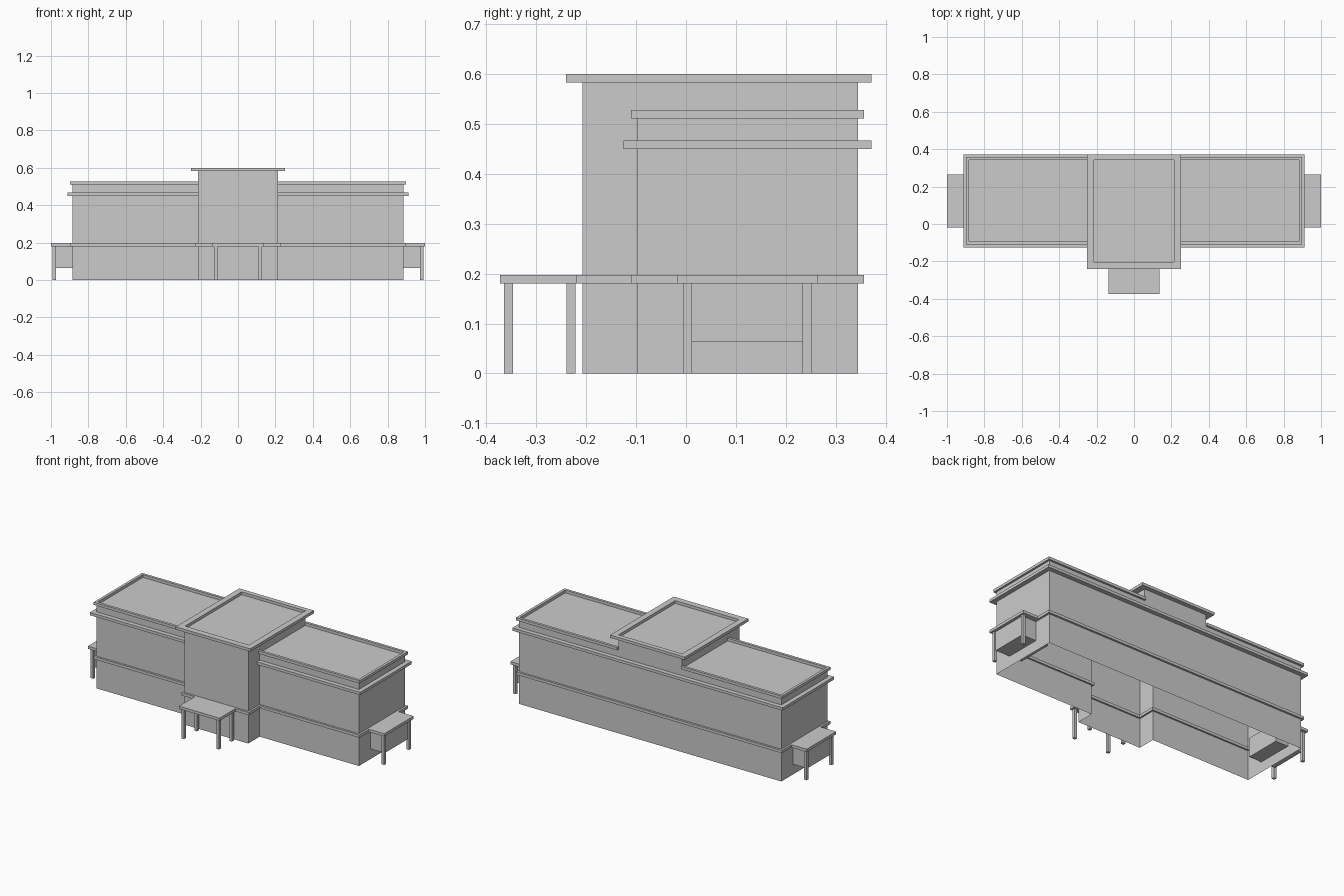
import bpy, bmesh

if "Cube" in bpy.data.objects:
    bpy.data.objects.remove(bpy.data.objects["Cube"])

# main dimensions
WX, CX = 0.885, 0.215                   # half widths of wings and centre block
BACK, WFRONT, CFRONT = 0.345, -0.098, -0.208


def finish(name, bm):
    bmesh.ops.recalc_face_normals(bm, faces=bm.faces)
    me = bpy.data.meshes.new(name)
    bm.to_mesh(me)
    bm.free()
    ob = bpy.data.objects.new(name, me)
    bpy.context.collection.objects.link(ob)
    return ob


def prism(name, loop, z0, z1, bottom=True):
    """Extrude a plan outline, optionally leaving it open below."""
    bm = bmesh.new()
    lo = [bm.verts.new((x, y, z0)) for x, y in loop]
    hi = [bm.verts.new((x, y, z1)) for x, y in loop]
    n = len(loop)
    for i in range(n):
        j = (i + 1) % n
        bm.faces.new((lo[i], lo[j], hi[j], hi[i]))
    bm.faces.new(hi)
    if bottom:
        bm.faces.new(lo[::-1])
    return finish(name, bm)


def ring(name, outer, inner, z0, z1):
    """Closed moulding between two matching plan outlines."""
    bm = bmesh.new()
    loops = [[bm.verts.new((x, y, z)) for x, y in lp]
             for lp, z in ((outer, z0), (outer, z1), (inner, z1), (inner, z0))]
    n = len(outer)
    for k in range(4):
        a, b = loops[k], loops[(k + 1) % 4]
        for i in range(n):
            j = (i + 1) % n
            bm.faces.new((a[i], a[j], b[j], b[i]))
    return finish(name, bm)


def rect(x0, x1, y0, y1):
    return [(x0, y0), (x1, y0), (x1, y1), (x0, y1)]


def box(name, x0, x1, y0, y1, z0, z1):
    return prism(name, rect(min(x0, x1), max(x0, x1), y0, y1), z0, z1)


def t_plan(d):
    """T-shaped plan of the building, offset outward by d."""
    w, c, b, f, g = WX + d, CX + d, BACK + d, WFRONT - d, CFRONT - d
    return [(-w, b), (-w, f), (-c, f), (-c, g), (c, g), (c, f), (w, f), (w, b)]


# walls (open underneath) and raised centre
prism("walls", t_plan(0), 0, 0.511, bottom=False)
prism("tower", rect(-CX, CX, CFRONT, BACK), 0.511, 0.583, bottom=False)

# belt course, main cornice and tower cornice
ring("belt_course", t_plan(0.012), t_plan(-0.01), 0.18, 0.197)
ring("main_cornice", rect(-0.912, 0.912, -0.125, 0.372),
     rect(-WX + 0.01, WX - 0.01, WFRONT + 0.01, BACK - 0.01), 0.45, 0.467)
ring("tower_cornice", rect(-0.252, 0.252, -0.241, 0.372),
     rect(-CX, CX, CFRONT + 0.005, BACK - 0.002), 0.583, 0.6)

# front canopy
box("front_canopy", -0.137, 0.137, -0.373, -0.215, 0.18, 0.197)

for s, side in ((-1, "left"), (1, "right")):
    # wing parapet moulding, stopping at the tower
    x0, xo, xi = s * CX, s * 0.897, s * (WX - 0.004)
    prism(side + "_parapet",
          [(x0, -0.11), (xo, -0.11), (xo, 0.357), (x0, 0.357),
           (x0, BACK - 0.004), (xi, BACK - 0.004),
           (xi, WFRONT + 0.004), (x0, WFRONT + 0.004)], 0.511, 0.528)
    # front canopy posts
    for y, pos in ((-0.365, "outer"), (-0.24, "inner")):
        box(f"front_post_{side}_{pos}", s * 0.109, s * 0.127, y, y + 0.018, 0, 0.18)
    # side canopy, its posts and the raised entry box
    box(side + "_canopy", s * 0.89, s * 1.0, -0.018, 0.265, 0.18, 0.197)
    for y, pos in ((-0.006, "front"), (0.234, "back")):
        box(f"{side}_canopy_post_{pos}", s * 0.973, s * 0.991, y, y + 0.018, 0, 0.18)
    box(side + "_entry_box", s * 0.80, s * 0.982, 0.012, 0.234, 0.063, 0.18)
